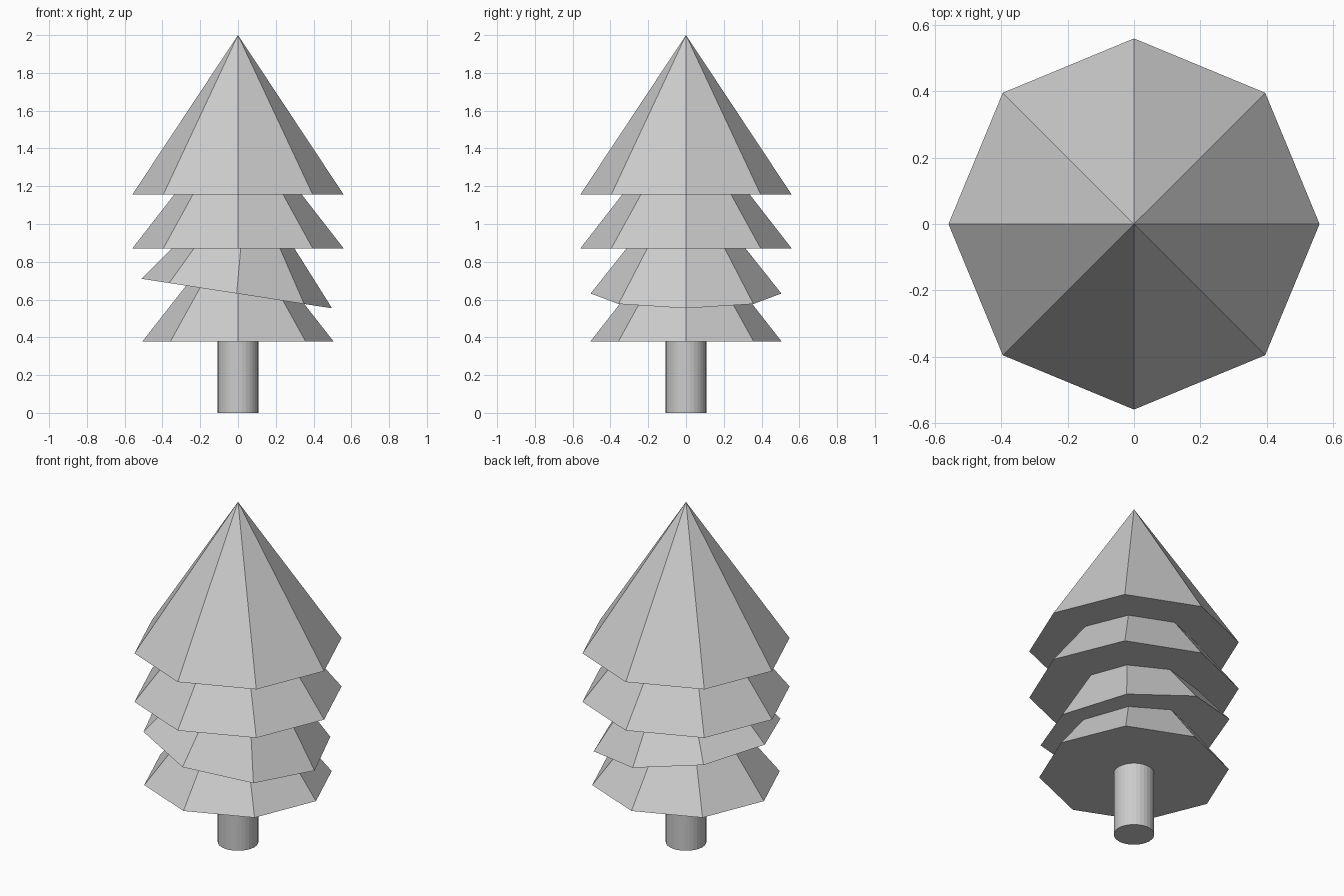
import bpy
import bmesh
from math import cos, sin, pi
from mathutils import Matrix

cube = bpy.data.objects.get("Cube")
if cube:
    bpy.data.objects.remove(cube, do_unlink=True)

# Single plain grey
grey = bpy.data.materials.new("plain_grey")
grey.use_nodes = True
colour = (0.6, 0.6, 0.6, 1.0)
grey.diffuse_color = colour
grey.node_tree.nodes["Principled BSDF"].inputs["Base Color"].default_value = colour


def add_object(name, bm):
    bmesh.ops.recalc_face_normals(bm, faces=bm.faces)
    mesh = bpy.data.meshes.new(name)
    bm.to_mesh(mesh)
    bm.free()
    mesh.materials.append(grey)
    obj = bpy.data.objects.new(name, mesh)
    bpy.context.collection.objects.link(obj)
    return obj


def foliage_tier(name, radius, base, apex, apex_x=0.0, centre_x=0.0, lean=0.0):
    """Eight-sided capped cone; lean is the slope of its base along x."""
    bm = bmesh.new()
    ring = []
    for i in range(8):
        x, y = radius * cos(i * pi / 4), radius * sin(i * pi / 4)
        ring.append(bm.verts.new((centre_x + x, y, base - lean * x)))
    tip = bm.verts.new((apex_x, 0, apex))
    bm.faces.new(ring)
    for a, b in zip(ring, ring[1:] + ring[:1]):
        bm.faces.new((a, b, tip))
    return add_object(name, bm)


# Foliage, bottom to top; the second tier sits crooked
foliage_tier("bottom_foliage", 0.507, 0.377, 1.025)
foliage_tier("crooked_foliage", 0.505, 0.632, 1.267,
             apex_x=0.05, centre_x=-0.007, lean=0.155)
foliage_tier("upper_foliage", 0.56, 0.87, 1.59)
foliage_tier("top_foliage", 0.56, 1.155, 2.0)

# Trunk
height = 0.42
bm = bmesh.new()
bmesh.ops.create_cone(bm, cap_ends=True, segments=32, radius1=0.108,
                      radius2=0.108, depth=height,
                      matrix=Matrix.Translation((0, 0, height / 2)))
add_object("trunk", bm)
